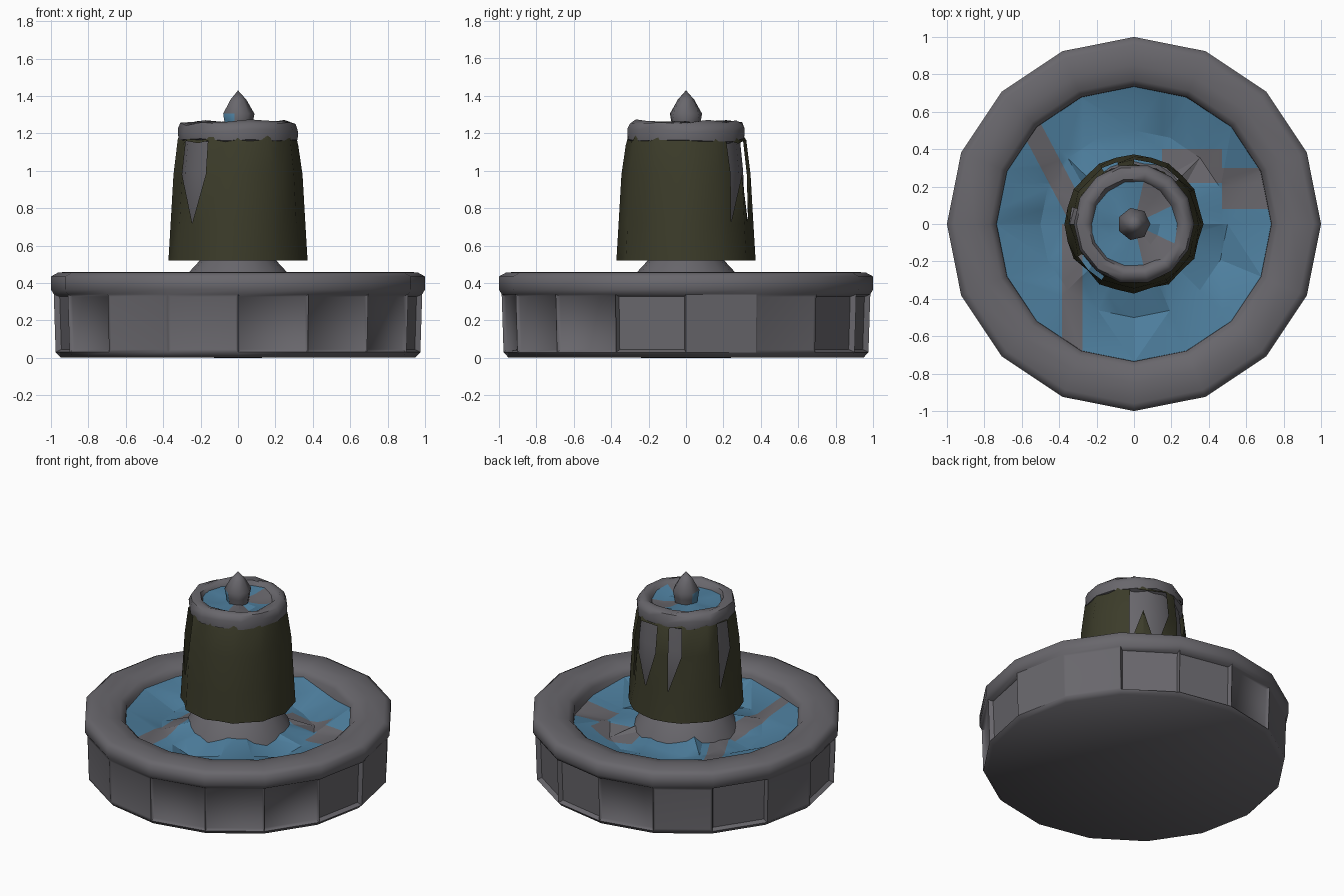
import bpy, bmesh, math, random
from mathutils import Vector

if "Cube" in bpy.data.objects:
    bpy.data.objects.remove(bpy.data.objects["Cube"])

random.seed(4)


def material(name, rgb):
    m = bpy.data.materials.new(name)
    m.diffuse_color = (*rgb, 1)
    m.use_nodes = True
    m.node_tree.nodes["Principled BSDF"].inputs["Base Color"].default_value = m.diffuse_color
    return m


STONE = material("grey stone", (0.14, 0.135, 0.15))
WATER = material("blue water", (0.075, 0.21, 0.34))
MOSS = material("dark olive", (0.045, 0.045, 0.023))


def lathe(profile, sides, wobble=0.0):
    """Spin (radius, height) points; radius 0 makes a pole."""
    bm = bmesh.new()
    rings = []
    for r, z in profile:
        if r == 0:
            rings.append([bm.verts.new((0, 0, z))] * sides)
            continue
        rings.append([bm.verts.new((r * math.cos(math.tau * i / sides),
                                    r * math.sin(math.tau * i / sides),
                                    z + random.uniform(-wobble, wobble))) for i in range(sides)])
    for a, b in zip(rings, rings[1:]):
        for i in range(sides):
            j = (i + 1) % sides
            bm.faces.new(list(dict.fromkeys((a[i], a[j], b[j], b[i]))))
    return bm


def finish(bm, name, mats, angle=40):
    me = bpy.data.meshes.new(name)
    bm.to_mesh(me)
    bm.free()
    ob = bpy.data.objects.new(name, me)
    bpy.context.collection.objects.link(ob)
    for m in mats:
        me.materials.append(m)
    bpy.ops.object.select_all(action='DESELECT')
    ob.select_set(True)
    bpy.context.view_layer.objects.active = ob
    bpy.ops.object.shade_smooth_by_angle(angle=math.radians(angle))
    return ob


def cut(bm, point, normal):
    bmesh.ops.bisect_plane(bm, geom=bm.verts[:] + bm.edges[:] + bm.faces[:],
                           plane_co=Vector((*point, 0)), plane_no=Vector((*normal, 0)))


# Basin: bottom, panelled wall and thick rounded rim
bm = lathe([(0, 0), (0.95, 0.003), (0.975, 0.03), (0.985, 0.34), (1.0, 0.365), (1.0, 0.435),
            (0.96, 0.457), (0.85, 0.46), (0.77, 0.445), (0.735, 0.41), (0.73, 0.26)], 16)
wall = [f for f in bm.faces if 0.15 < f.calc_center_median().z < 0.22
        and f.calc_center_median().xy.length > 0.9]
for f in wall:
    bmesh.ops.inset_individual(bm, faces=[f], thickness=0.02,
                               depth=-random.uniform(0.0, 0.03))
finish(bm, "basin", [STONE], 62)

# Pool: rippled water with bare stone strips cut into it
bm = lathe([(0.74, 0.375), (0.5, 0.325), (0.22, 0.385)], 16, 0.035)
bmesh.ops.triangulate(bm, faces=bm.faces[:])
upper = (Vector((-0.43, 0.29)), Vector((0.18, -0.34)).normalized())
lower = (Vector((-0.33, -0.4)), Vector((0.0, -1.0)))
for mid, d in (upper, lower):
    side = Vector((-d.y, d.x))
    for s in (-0.055, 0.055):
        cut(bm, mid + side * s, side)
for p, n in (((0, 0), (0, 1)), ((0.15, 0), (1, 0)), ((0.47, 0), (1, 0)), ((0, 0.22), (0, 1)),
             ((0, 0.4), (0, 1)), ((0, 0.08), (0, 1)), ((0, 0.3), (0, 1))):
    cut(bm, p, n)
for f in bm.faces:
    c = f.calc_center_median().xy
    mid, d = upper if c.y > 0 else lower
    on_band = abs((c - mid).dot(Vector((-d.y, d.x)))) < 0.055
    on_patch = (0.15 < c.x < 0.47 and 0.22 < c.y < 0.4) or (c.x > 0.47 and 0.08 < c.y < 0.3)
    f.material_index = 1 if on_band or on_patch else 0
finish(bm, "pool_water", [WATER, STONE], 20)

# Pedestal: flared foot and inner column
finish(lathe([(0.36, 0.3), (0.32, 0.38), (0.26, 0.46), (0.2, 0.525), (0.26, 0.56),
              (0.32, 0.64), (0.305, 1.0), (0.285, 1.2)], 16), "pedestal", [STONE])

# Mossy skirt: folded sleeve with wedge slots showing the column
SIDES = 24
bm = bmesh.new()
rows = []
for r, z in ((0.372, 0.52), (0.36, 0.72), (0.345, 0.98), (0.322, 1.16), (0.305, 1.2)):
    ring = []
    for i in range(SIDES):
        a = math.tau * i / SIDES
        k = r - (random.uniform(0.004, 0.022) if i % 2 else 0)
        dz = random.uniform(-0.025, 0.015) if z > 1.1 else 0
        ring.append(bm.verts.new((k * math.cos(a), k * math.sin(a), z + dz)))
    rows.append(ring)
slots = (3, 4, 5, 7, 11, 14, 15)
for n, (a, b) in enumerate(zip(rows, rows[1:])):
    for i in range(SIDES):
        j = (i + 1) % SIDES
        if i in slots and n == 1:
            bm.faces.new((a[i], a[j], b[j]) if i % 2 else (a[i], a[j], b[i]))
        elif not (i in slots and n == 2):
            bm.faces.new((a[i], a[j], b[j], b[i]))
finish(bm, "moss_skirt", [MOSS], 40)

# Upper bowl: uneven rounded rim
bm = lathe([(0.26, 1.14), (0.318, 1.165), (0.322, 1.215), (0.308, 1.25), (0.275, 1.265),
            (0.245, 1.255), (0.225, 1.225), (0.2, 1.17)], 14, 0.01)
finish(bm, "upper_bowl", [STONE], 50)

# Upper water with a few bare patches
bm = lathe([(0.24, 1.235), (0.14, 1.22), (0, 1.225)], 14, 0.015)
for f in bm.faces:
    c = f.calc_center_median()
    ang = math.degrees(math.atan2(c.y, c.x)) % 360
    f.material_index = 1 if 25 < ang < 75 or 290 < ang < 335 else 0
finish(bm, "upper_water", [WATER, STONE], 20)

# Finial: pointed bud, wet on its lower front-left side
bm = lathe([(0.07, 1.2), (0.08, 1.26), (0.088, 1.305), (0.045, 1.38), (0, 1.43)], 7)
for f in bm.faces:
    c = f.calc_center_median()
    f.material_index = 1 if c.z < 1.31 and c.x < -0.01 and c.y < 0.02 else 0
finish(bm, "finial", [STONE, WATER], 60)
